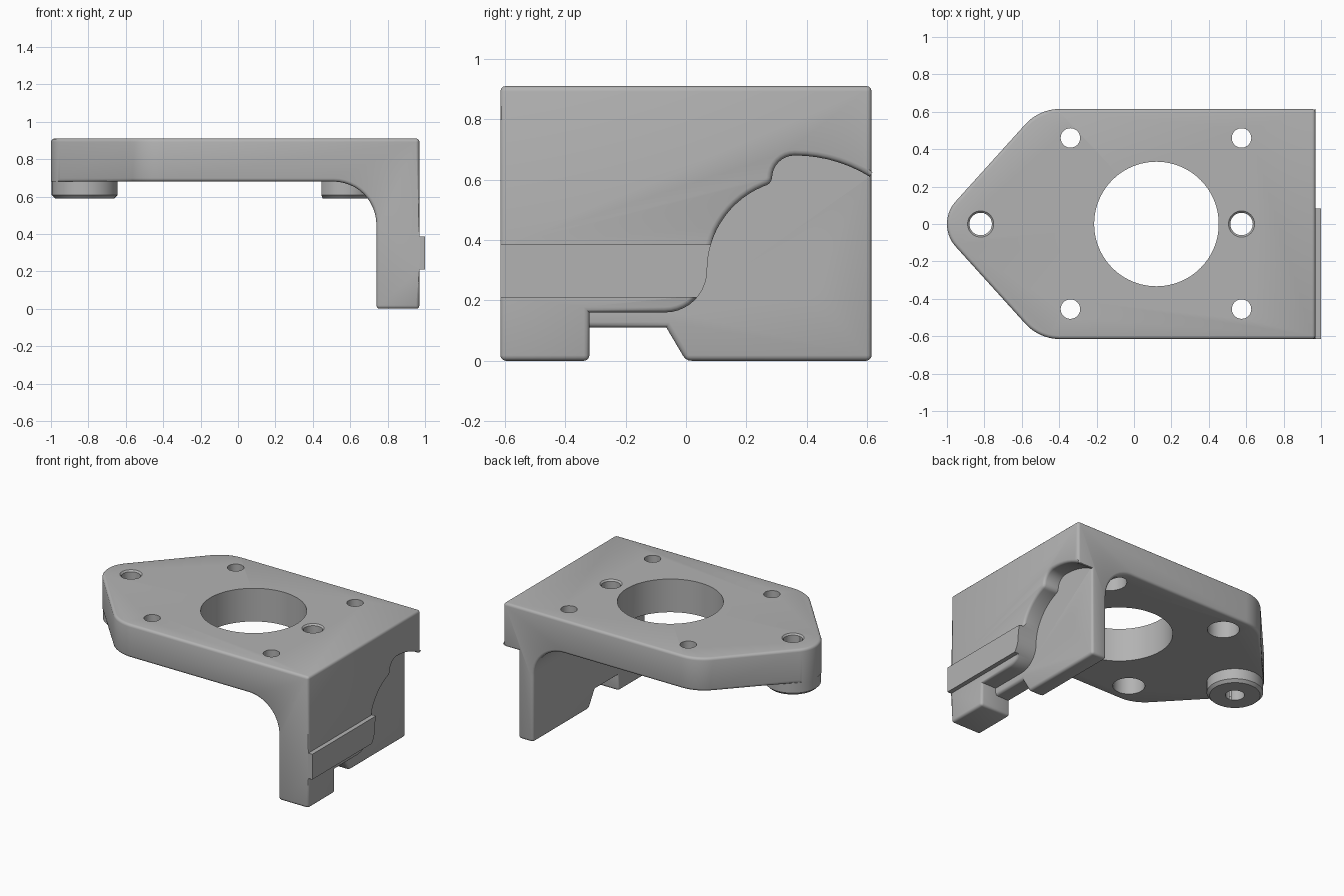
import bpy, bmesh, math
from mathutils import Matrix

if "Cube" in bpy.data.objects:
    bpy.data.objects.remove(bpy.data.objects["Cube"])


def material(name, rgb):
    m = bpy.data.materials.new(name)
    m.use_nodes = True
    m.diffuse_color = (*rgb, 1)
    m.node_tree.nodes["Principled BSDF"].inputs["Base Color"].default_value = (*rgb, 1)
    return m


def arc(cx, cy, r, a0, a1, n=10):
    angles = [math.radians(a0 + (a1 - a0) * i / n) for i in range(n + 1)]
    return [(cx + r * math.cos(a), cy + r * math.sin(a)) for a in angles]


def to_object(bm, name):
    bmesh.ops.recalc_face_normals(bm, faces=bm.faces)
    me = bpy.data.meshes.new(name)
    bm.to_mesh(me)
    bm.free()
    ob = bpy.data.objects.new(name, me)
    bpy.context.collection.objects.link(ob)
    return ob


def prism(name, pts, axis, lo, hi):
    """Extrude a closed outline along an axis from lo to hi."""
    place = {"x": lambda a, b, h: (h, a, b),
             "y": lambda a, b, h: (a, h, b),
             "z": lambda a, b, h: (a, b, h)}[axis]
    bm = bmesh.new()
    rings = [[bm.verts.new(place(a, b, h)) for a, b in pts] for h in (lo, hi)]
    bm.faces.new(rings[0])
    bm.faces.new(rings[1])
    for i in range(len(pts)):
        j = (i + 1) % len(pts)
        bm.faces.new((rings[0][i], rings[0][j], rings[1][j], rings[1][i]))
    return to_object(bm, name)


def cylinder(name, centre, axis, r1, r2, lo, hi, n=48):
    """Round bar or cone along x or z; centre holds the other two coordinates."""
    bm = bmesh.new()
    bmesh.ops.create_cone(bm, cap_ends=True, segments=n, radius1=r1, radius2=r2, depth=hi - lo)
    mid = (lo + hi) / 2
    if axis == "x":
        m = Matrix.Translation((mid, *centre)) @ Matrix.Rotation(math.pi / 2, 4, "Y")
    else:
        m = Matrix.Translation((*centre, mid))
    bm.transform(m)
    return to_object(bm, name)


def combine(body, tool, operation):
    """Apply one boolean and discard the tool."""
    mod = body.modifiers.new("combine", "BOOLEAN")
    mod.object, mod.operation, mod.solver = tool, operation, "EXACT"
    deps = bpy.context.evaluated_depsgraph_get()
    mesh = bpy.data.meshes.new_from_object(body.evaluated_get(deps))
    body.modifiers.clear()
    body.data = mesh
    bpy.data.objects.remove(tool)


# L-shaped section with inner fillet and outer key rib
W = 0.615
section = ([(-1.1, 0.68)] + arc(0.51, 0.45, 0.23, 90, 0, 12)
           + [(0.74, 0), (0.97, 0), (0.97, 0.21), (1, 0.21), (1, 0.385),
              (0.97, 0.385), (0.97, 0.91), (-1.1, 0.91)])
bracket = prism("motor_bracket", section, "y", -1, 1)

# Pointed plan outline
outline = (arc(-0.396, 0.365, 0.25, 90, 138) + arc(-0.82, 0, 0.18, 138, 222, 14)
           + arc(-0.396, -0.365, 0.25, 222, 270) + [(1.1, -W), (1.1, W)])
combine(bracket, prism("plan", outline, "z", -0.5, 1.5), "INTERSECT")

# Outer recess and bottom notch in the wall
recess = (arc(-0.07, 0.3, 0.14, 270, 360) + arc(0.37, 0.3, 0.3, 180, 107, 14)[1:]
          + arc(0.36, 0.605, 0.075, 180, 90, 8) + arc(0.36, 0.205, 0.475, 90, 54, 8)[1:]
          + [(0.8, 0.58), (0.8, -0.1), (-0.32, -0.1), (-0.32, 0.16)])
combine(bracket, prism("recess", recess, "x", 0.855, 1.2), "DIFFERENCE")
notch = [(-0.32, -0.1), (-0.32, 0.11), (-0.065, 0.11), (0, 0), (0.06, -0.1)]
combine(bracket, prism("notch", notch, "x", 0.5, 1.3), "DIFFERENCE")

# Rounded outer edges
bm = bmesh.new()
bm.from_mesh(bracket.data)
bmesh.ops.remove_doubles(bm, verts=bm.verts, dist=0.0005)
bmesh.ops.dissolve_limit(bm, angle_limit=0.01, verts=bm.verts, edges=bm.edges)
bmesh.ops.recalc_face_normals(bm, faces=bm.faces)
rounded = []
for e in bm.edges:
    mid = (e.verts[0].co + e.verts[1].co) / 2
    under_tip = mid.x < -0.93 and mid.z < 0.7
    if e.is_manifold and e.is_convex and e.calc_face_angle() > 0.6 and mid.x < 0.975 and not under_tip:
        rounded.append(e)
bmesh.ops.bevel(bm, geom=rounded, offset=0.018, segments=3, profile=0.5,
                affect="EDGES", clamp_overlap=False)
bm.to_mesh(bracket.data)
bm.free()

# Bosses under the plate
for x, r in ((-0.82, 0.176), (0.575, 0.145)):
    combine(bracket, cylinder("boss", (x, 0), "z", r, r, 0.608, 0.72), "UNION")
    combine(bracket, cylinder("boss_rim", (x, 0), "z", r - 0.018, r, 0.59, 0.608), "UNION")

# Central bore
combine(bracket, cylinder("bore", (0.12, 0), "z", 0.333, 0.333, 0.4, 1.2, 96), "DIFFERENCE")

# Boss holes with a small countersink
for x in (-0.82, 0.575):
    combine(bracket, cylinder("hole", (x, 0), "z", 0.06, 0.06, 0.4, 1.2), "DIFFERENCE")
    combine(bracket, cylinder("sink", (x, 0), "z", 0.055, 0.08, 0.895, 0.92), "DIFFERENCE")

# Plate screw holes, counterbored from below
for x in (-0.34, 0.575):
    for y in (-0.455, 0.46):
        combine(bracket, cylinder("hole", (x, y), "z", 0.052, 0.052, 0.4, 1.2), "DIFFERENCE")
        combine(bracket, cylinder("counterbore", (x, y), "z", 0.1, 0.1, 0.4, 0.8), "DIFFERENCE")

# Wall screw holes, counterbored from inside
for y in (-0.37, 0.367):
    combine(bracket, cylinder("hole", (y, 0.298), "x", 0.082, 0.082, 0.4, 1.2), "DIFFERENCE")
    combine(bracket, cylinder("counterbore", (y, 0.298), "x", 0.16, 0.16, 0.55, 0.795), "DIFFERENCE")

# Finish
bracket.data.materials.clear()
bracket.data.materials.append(material("plain_grey", (0.45, 0.45, 0.45)))
bpy.ops.object.select_all(action="DESELECT")
bracket.select_set(True)
bpy.context.view_layer.objects.active = bracket
bpy.ops.object.shade_smooth_by_angle(angle=math.radians(32))
